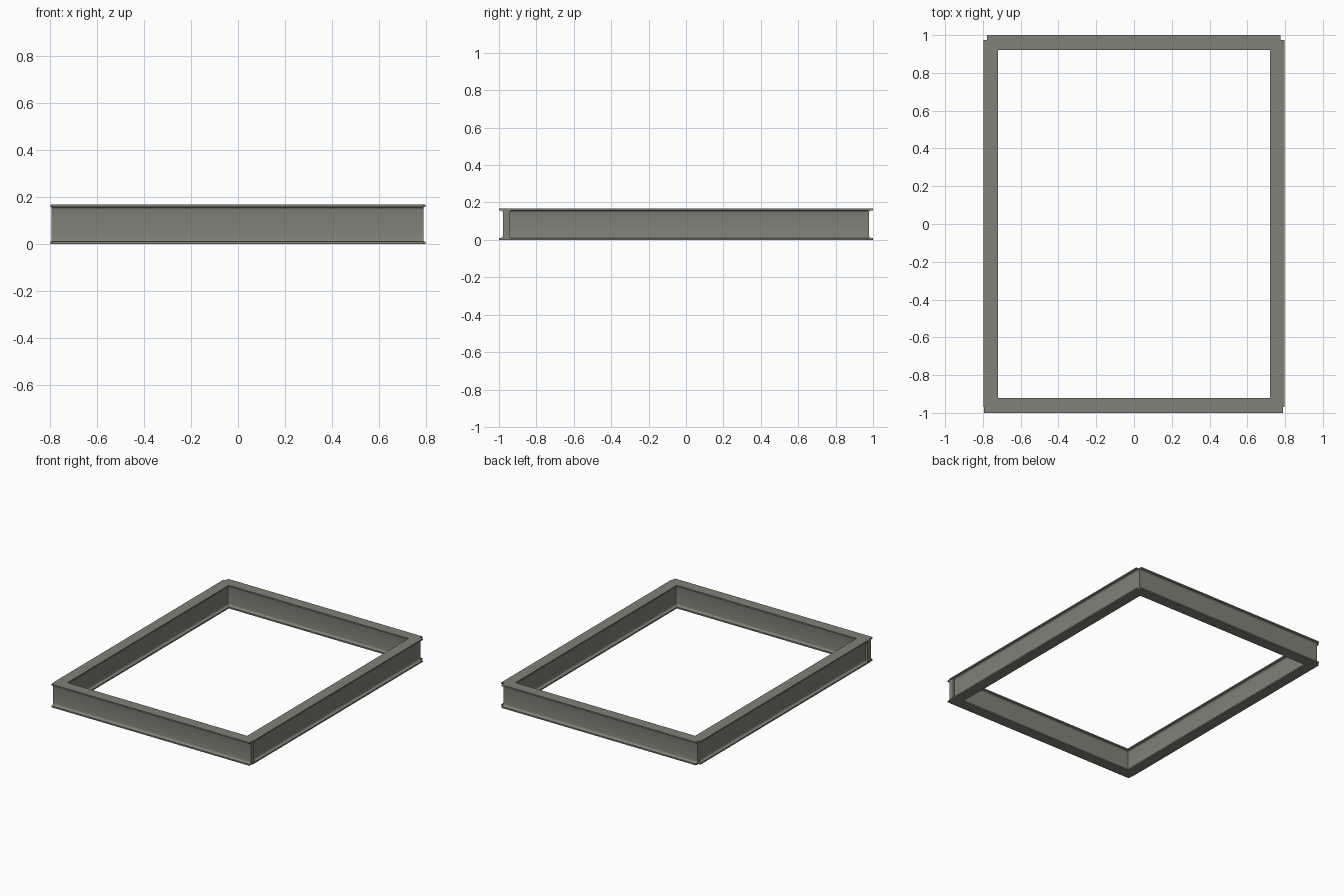
import bpy, bmesh, math

if "Cube" in bpy.data.objects:
    bpy.data.objects.remove(bpy.data.objects["Cube"])

H = 0.168        # beam height
W = 0.078        # flange width
TF = 0.010       # flange thickness
TW = 0.036       # web thickness
R = 0.012        # fillet radius

steel = bpy.data.materials.new("warm grey steel")
steel.diffuse_color = (0.22, 0.22, 0.185, 1)
steel.use_nodes = True
steel.node_tree.nodes["Principled BSDF"].inputs["Base Color"].default_value = steel.diffuse_color


def beam_profile():
    # Right half from bottom to top, with web fillets, then mirrored
    half = [(W / 2, 0), (W / 2, TF)]
    cx = TW / 2 + R
    for i in range(5):
        a = math.radians(270 - 22.5 * i)
        half.append((cx + R * math.cos(a), TF + R + R * math.sin(a)))
    half += [(u, H - z) for u, z in reversed(half)]
    return half + [(-u, z) for u, z in reversed(half)]


def beam(name, axis, centre, start, end):
    # Sweep the I profile along x or y
    bm = bmesh.new()
    rings = []
    for s in (start, end):
        rings.append([bm.verts.new((s, centre + u, z) if axis == "x" else (centre + u, s, z))
                      for u, z in beam_profile()])
    n = len(rings[0])
    for i in range(n):
        j = (i + 1) % n
        bm.faces.new((rings[0][i], rings[0][j], rings[1][j], rings[1][i]))
    for r in rings:
        bm.faces.new(r)
    bmesh.ops.recalc_face_normals(bm, faces=bm.faces[:])
    for f in bm.faces:
        f.smooth = True
    me = bpy.data.meshes.new(name)
    bm.to_mesh(me)
    bm.free()
    me.set_sharp_from_angle(angle=math.radians(30))
    me.materials.append(steel)
    ob = bpy.data.objects.new(name, me)
    bpy.context.collection.objects.link(ob)


# Cross beams, the front one longer than the back one
beam("front_beam", "x", -1 + W / 2, -0.793, 0.790)
beam("back_beam", "x", 1 - W / 2, -0.779, 0.775)

# Side beams butt into the webs of the cross beams
beam("left_beam", "y", -0.797 + W / 2, -0.970, 0.973)
beam("right_beam", "y", 0.797 - W / 2, -0.970, 0.973)
